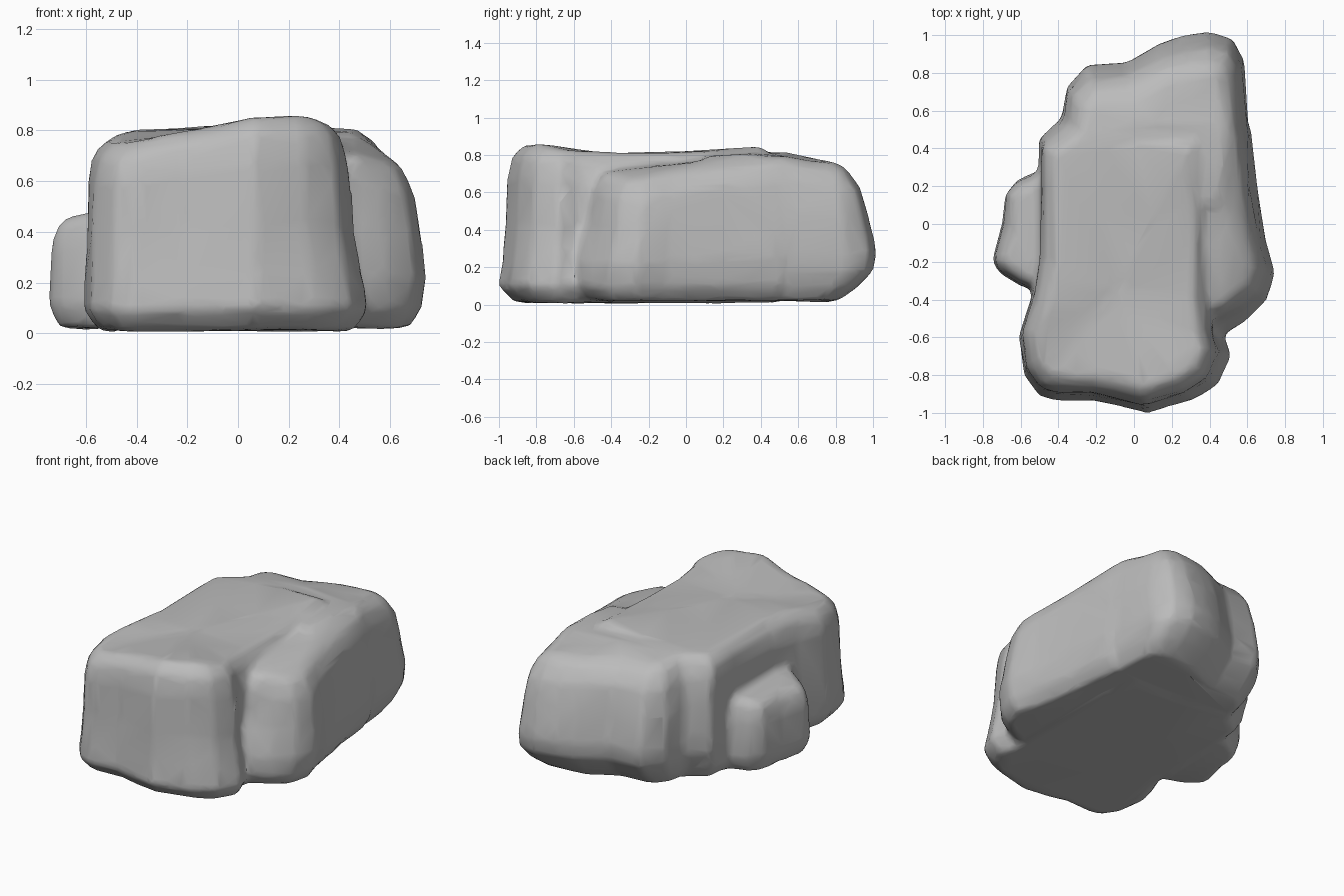
import bpy
import bmesh
from math import exp
from mathutils import Vector, noise

cube = bpy.data.objects.get("Cube")
if cube:
    bpy.data.objects.remove(cube, do_unlink=True)

stone = bpy.data.materials.new("grey stone")
stone.use_nodes = True
grey = (0.5, 0.5, 0.5, 1)
stone.diffuse_color = grey
stone.node_tree.nodes["Principled BSDF"].inputs["Base Color"].default_value = grey


def inset(points, amount):
    """Move a counter-clockwise plan outline inwards."""
    moved = []
    for i, p in enumerate(points):
        along = (points[(i + 1) % len(points)] - points[i - 1]).normalized()
        moved.append(p + Vector((-along.y, along.x)) * amount)
    return moved


def add_lobe(bm, outline, levels, top):
    """Loft an outline through (inset, height share, right, back, front scale) levels."""
    points = [Vector(p) for p in outline]
    rings = []
    for amount, share, right, back, front in levels:
        ring = []
        for p in inset(points, amount):
            x = p.x * (right if p.x > 0 else 1)
            y = p.y * (back if p.y > 0 else front)
            ring.append(bm.verts.new((x, y, share * top(x, y))))
        rings.append(ring)
    for low, high in zip(rings, rings[1:]):
        for i in range(len(low)):
            j = (i + 1) % len(low)
            bm.faces.new((low[i], low[j], high[j], high[i]))
    bm.faces.new(rings[0][::-1])
    # Cap the crown with a fan
    centre = sum((v.co for v in rings[-1]), Vector()) / len(points)
    centre.z = top(centre.x, centre.y)
    hub = bm.verts.new(centre)
    for i, v in enumerate(rings[-1]):
        bm.faces.new((v, rings[-1][(i + 1) % len(points)], hub))


def mound(x, y, cx, cy, width):
    return exp(-((x - cx) ** 2 + (y - cy) ** 2) / width ** 2)


def crown(x, y):
    """Height of the upper surface shared by the main block and back lobe."""
    front = min(1, max(0, -y - 0.3) * 2)
    z = 0.805 + 0.06 * mound(x, y, 0.18, -0.82, 0.28) + 0.04 * mound(x, y, 0.3, 0.38, 0.22)
    return z - 0.16 * max(0, -0.1 - x) * front - 0.13 * max(0, y - 0.48) - 0.15 * max(0, x - 0.35)


bm = bmesh.new()

# Main block, leaning in towards the top on its right
main = [(-0.5, -0.91), (-0.4, -0.94), (-0.22, -0.94), (0.07, -1.005), (0.3, -0.94),
        (0.45, -0.85), (0.52, -0.7), (0.48, -0.6), (0.47, -0.4), (0.47, -0.1),
        (0.47, 0.2), (0.4, 0.5), (-0.3, 0.55), (-0.5, 0.42), (-0.51, 0.2), (-0.51, 0),
        (-0.51, -0.2), (-0.55, -0.4), (-0.61, -0.6), (-0.585, -0.8)]
add_lobe(bm, main, [(0.06, 0.012, 1, 1, 0.98), (0, 0.12, 1, 1, 1), (0.005, 0.25, 0.97, 1, 0.99),
                    (0.01, 0.5, 0.9, 1, 0.97), (0.015, 0.8, 0.88, 1, 0.965),
                    (0.04, 0.93, 0.87, 1, 0.965), (0.1, 1, 0.86, 1, 0.96)], crown)

# Back lobe, undercut along its rear edge
back = [(0.61, 0.3), (0.6, 0.6), (0.58, 0.87), (0.52, 0.98), (0.4, 1.015), (0.25, 0.995),
        (0.14, 0.96), (-0.04, 0.86), (-0.25, 0.84), (-0.36, 0.72), (-0.38, 0.57),
        (-0.5, 0.46), (-0.5, 0.25), (-0.2, 0), (0.5, 0)]
add_lobe(bm, back, [(0.06, 0.025, 1, 0.85, 1), (0.02, 0.13, 1, 0.92, 1), (0, 0.25, 1, 0.985, 1),
                    (0, 0.38, 1, 1, 1), (0.01, 0.65, 1, 0.97, 1), (0.035, 0.85, 1, 0.95, 1),
                    (0.08, 0.96, 1, 0.92, 1), (0.14, 1, 1, 0.9, 1)], crown)

# Right-hand bulge, a lower shelf sloping down outwards
side = [(0.3, -0.5), (0.46, -0.6), (0.6, -0.52), (0.7, -0.42), (0.745, -0.27), (0.7, -0.1),
        (0.655, 0.2), (0.62, 0.5), (0.5, 0.65), (0.2, 0.5), (0.2, -0.3)]
add_lobe(bm, side, [(0.07, 0.027, 1, 1, 0.97), (0.015, 0.14, 1, 1, 1), (0, 0.34, 1, 1, 0.98),
                    (0.015, 0.6, 0.99, 1, 0.9), (0.03, 0.85, 0.98, 1, 0.87),
                    (0.07, 0.97, 0.97, 1, 0.87), (0.12, 1, 0.96, 1, 0.87)],
         lambda x, y: 0.735 - 0.3 * max(0, x - 0.42) + 0.13 * min(y + 0.3, 0.55))

# Low knob on the opposite side
knob = [(-0.4, 0.3), (-0.52, 0.28), (-0.62, 0.23), (-0.68, 0.16), (-0.7, 0), (-0.75, -0.19),
        (-0.71, -0.26), (-0.6, -0.33), (-0.4, -0.35)]
add_lobe(bm, knob, [(0.04, 0.045, 1, 1, 1), (0, 0.25, 1, 1, 1), (0.01, 0.75, 1, 1, 1),
                    (0.03, 0.93, 1, 1, 1), (0.07, 1, 1, 1, 1)],
         lambda x, y: 0.47 + 0.2 * (x + 0.6))

bmesh.ops.recalc_face_normals(bm, faces=bm.faces)
mesh = bpy.data.meshes.new("lobes")
bm.to_mesh(mesh)
bm.free()
rock = bpy.data.objects.new("boulder", mesh)
bpy.context.collection.objects.link(rock)

# Fuse the lobes into one weathered skin
remesh = rock.modifiers.new("fuse", 'REMESH')
remesh.mode = 'VOXEL'
remesh.voxel_size = 0.025
smooth = rock.modifiers.new("weather", 'SMOOTH')
smooth.factor = 0.5
smooth.iterations = 5
thin = rock.modifiers.new("facets", 'DECIMATE')
thin.ratio = 0.12
graph = bpy.context.evaluated_depsgraph_get()
skin = bpy.data.meshes.new_from_object(rock.evaluated_get(graph))
rock.modifiers.clear()
rock.data = skin
bpy.data.meshes.remove(mesh)
skin.name = "boulder"

# Slight unevenness
for v in skin.vertices:
    v.co += noise.noise_vector(v.co * 6) * 0.009
    v.co.z = max(v.co.z, 0)

skin.materials.clear()
skin.materials.append(stone)
bpy.context.view_layer.objects.active = rock
rock.select_set(True)
bpy.ops.object.shade_smooth_by_angle(angle=0.7)
